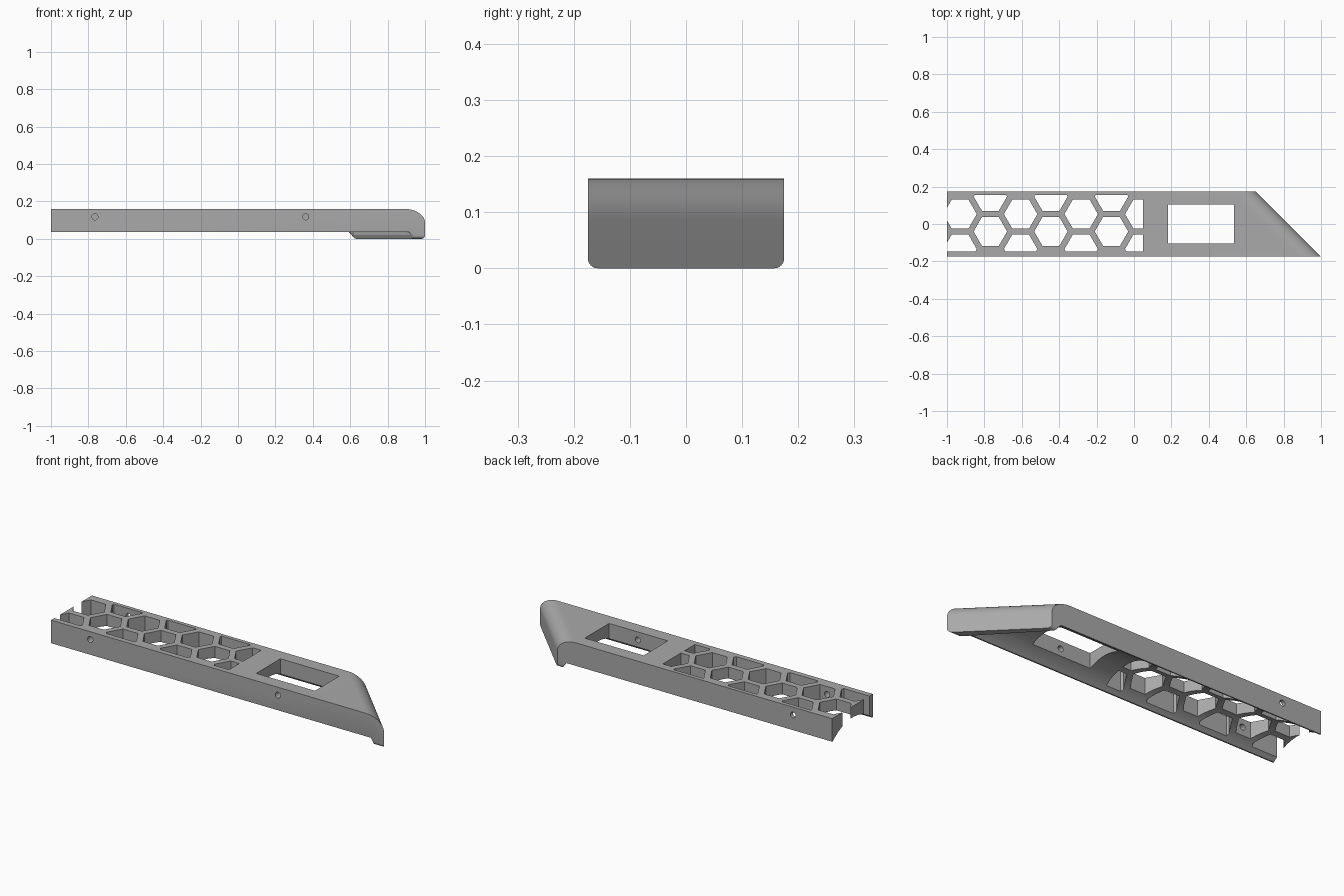
import bpy, bmesh, math
from mathutils import Vector

cube = bpy.data.objects.get("Cube")
if cube:
    bpy.data.objects.remove(cube)

HALF, TOP, FLOOR = 0.175, 0.16, 0.035     # half width, top and rim heights
LIP_R, NOSE_X, NOSE_Z = 0.018, 0.11, 0.075

grey = bpy.data.materials.new("mid_grey")
grey.use_nodes = True
colour = (0.4, 0.4, 0.4, 1)
grey.diffuse_color = colour
grey.node_tree.nodes["Principled BSDF"].inputs["Base Color"].default_value = colour


def finish(bm, name, helper=False):
    bmesh.ops.recalc_face_normals(bm, faces=bm.faces)
    mesh = bpy.data.meshes.new(name)
    bm.to_mesh(mesh)
    bm.free()
    mesh.materials.append(grey)
    ob = bpy.data.objects.new(name, mesh)
    bpy.context.collection.objects.link(ob)
    ob.hide_render = helper
    return ob


def loft(loops):
    """Skin matching closed loops and cap both ends."""
    bm = bmesh.new()
    rings = [[bm.verts.new(p) for p in loop] for loop in loops]
    n = len(rings[0])
    for a, b in zip(rings, rings[1:]):
        for i in range(n):
            j = (i + 1) % n
            bm.faces.new((a[i], a[j], b[j], b[i]))
    bm.faces.new(rings[0])
    bm.faces.new(rings[-1])
    return bm


def end_x(y):
    return 1 - (y + HALF)


def lip_x(y):
    return 0.94 - 0.93 * (y + HALF)


# Bar with a slanted, rounded nose and a lip below it
def body_slice(y):
    into = max(0, abs(y) - (HALF - LIP_R))
    low = LIP_R - math.sqrt(max(0, LIP_R ** 2 - into ** 2))
    x = end_x(y)
    nose = []
    for i in range(13):
        a = math.pi / 2 * i / 12
        nose.append((x - NOSE_X * (1 - math.sin(a)), y, TOP - NOSE_Z * (1 - math.cos(a))))
    return ([(-1, y, TOP)] + nose +
            [(x, y, low), (lip_x(y), y, low), (lip_x(y) - 0.02, y, FLOOR), (-1, y, FLOOR)])


corner = [HALF - LIP_R * (1 - math.sin(math.pi / 12 * i)) for i in range(7)]
ys = [-y for y in reversed(corner)] + corner
body = finish(loft([body_slice(y) for y in ys]), "channel_bar")

# Arched hollow underneath, ending along the slanted nose
inner, apex = 0.168, 0.1
rise = apex - FLOOR
radius = (inner ** 2 + rise ** 2) / (2 * rise)
span = math.asin(inner / radius)
arch = [(-inner, 0.02)]
for i in range(25):
    a = span * (i / 12 - 1)
    arch.append((radius * math.sin(a), apex - radius * (1 - math.cos(a))))
arch.append((inner, 0.02))
hollow = finish(loft([[(-1.1, y, z) for y, z in arch],
                      [(lip_x(y) - 0.005, y, z) for y, z in arch]]), "hollow_cutter", True)

# Honeycomb openings, trimmed to a rectangular field
bm = bmesh.new()
PITCH, HEX_R = 0.187, 0.0895
for col in range(7):
    cx = -0.93 + col * PITCH * math.sin(math.pi / 3)
    centres = (0.053, 0.053 - PITCH) if col % 2 == 0 else (-0.04, PITCH - 0.04)
    for cy in centres:
        part = bmesh.new()
        part.faces.new([part.verts.new((cx + HEX_R * math.cos(k * math.pi / 3),
                                        cy + HEX_R * math.sin(k * math.pi / 3), 0))
                        for k in range(6)])
        for co, no in (((0.048, 0, 0), (1, 0, 0)), ((0, 0.154, 0), (0, 1, 0)),
                       ((0, -0.146, 0), (0, -1, 0))):
            bmesh.ops.bisect_plane(part, geom=part.verts[:] + part.edges[:] + part.faces[:],
                                   plane_co=co, plane_no=no, clear_outer=True)
        outline = [v.co.copy() for v in part.faces[:][0].verts]
        part.free()
        low = [bm.verts.new(p) for p in outline]
        high = [bm.verts.new(p + Vector((0, 0, 0.3))) for p in outline]
        bm.faces.new(low)
        bm.faces.new(high)
        for i in range(len(low)):
            j = (i + 1) % len(low)
            bm.faces.new((low[i], low[j], high[j], high[i]))
comb = finish(bm, "honeycomb_cutter", True)

# Rectangular window
wx0, wx1, wy = 0.182, 0.535, 0.104
rect = [(wx0, -wy), (wx1, -wy), (wx1, wy), (wx0, wy)]
window = finish(loft([[(x, y, z) for x, y in rect] for z in (-0.1, 0.3)]), "window_cutter", True)

# Screw holes through both side walls
bm = bmesh.new()
for x in (-0.765, 0.362):
    for side in (-1, 1):
        ret = bmesh.ops.create_cone(bm, cap_ends=True, segments=24, radius1=0.016,
                                    radius2=0.016, depth=0.11)
        for v in ret["verts"]:
            v.co = Vector((x + v.co.x, side * 0.15 + v.co.z, 0.117 + v.co.y))
holes = finish(bm, "screw_hole_cutter", True)

# Cut everything, then bake the result and drop the cutters
cutters = (hollow, comb, window, holes)
for c in cutters:
    mod = body.modifiers.new(c.name, "BOOLEAN")
    mod.operation, mod.solver, mod.object = "DIFFERENCE", "EXACT", c
bpy.context.view_layer.objects.active = body
body.select_set(True)
for c in cutters:
    bpy.ops.object.modifier_apply(modifier=c.name)
for c in cutters:
    bpy.data.objects.remove(c)
bpy.ops.object.shade_smooth_by_angle(angle=math.radians(25))
